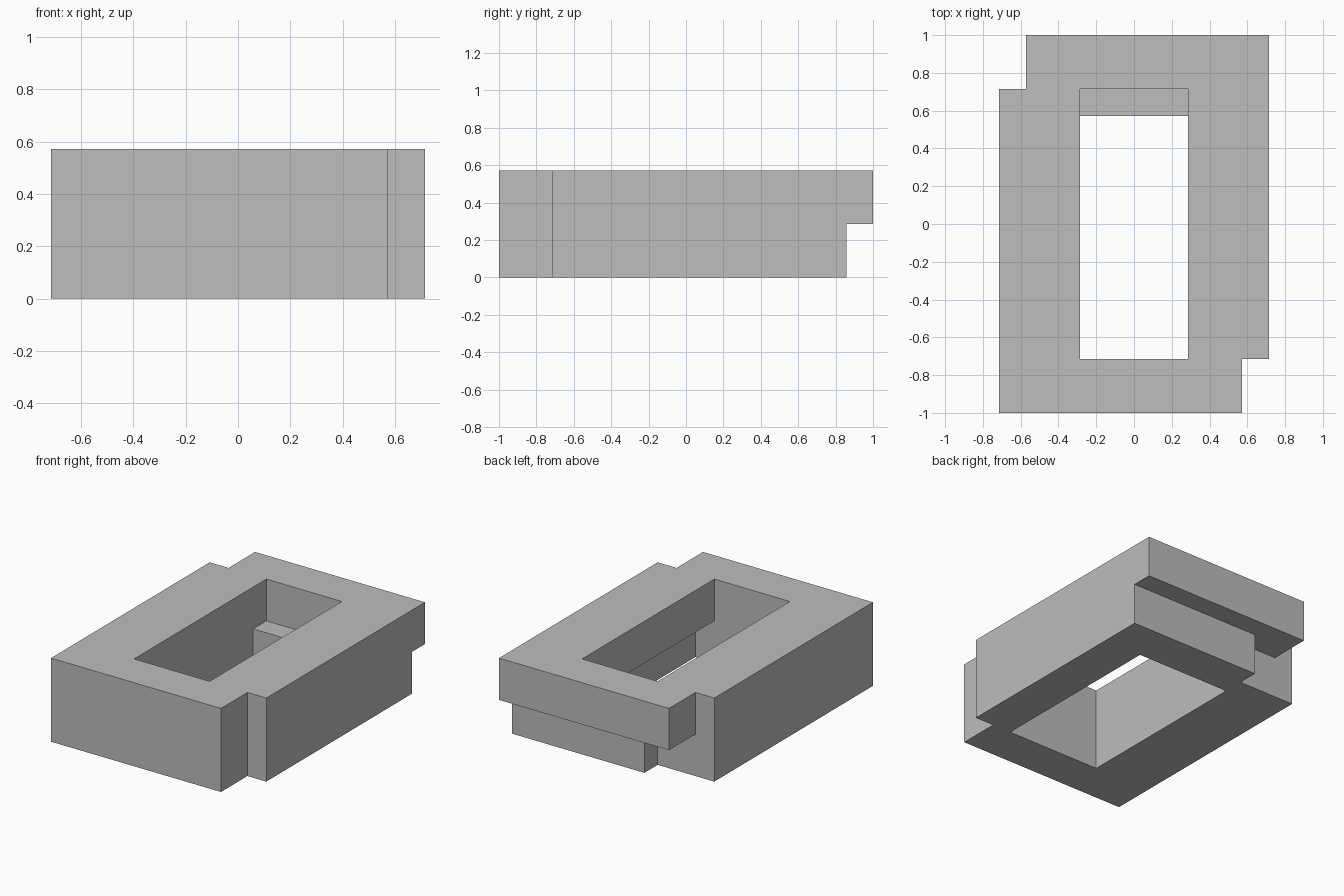
import bpy

cube = bpy.data.objects.get("Cube")
if cube:
    bpy.data.objects.remove(cube, do_unlink=True)

U = 1 / 7  # the model sits on a regular grid of this step

grey = bpy.data.materials.new("plain grey")
grey.use_nodes = True
colour = (0.51, 0.51, 0.51, 1)
grey.diffuse_color = colour
grey.node_tree.nodes["Principled BSDF"].inputs["Base Color"].default_value = colour


def box(name, x, y, z):
    """Box from (low, high) ranges in grid steps."""
    xs, ys, zs = ([v * U for v in r] for r in (x, y, z))
    verts = [(a, b, c) for c in zs for b in ys for a in xs]
    faces = [(0, 2, 3, 1), (4, 5, 7, 6), (0, 1, 5, 4),
             (2, 6, 7, 3), (0, 4, 6, 2), (1, 3, 7, 5)]
    mesh = bpy.data.meshes.new(name)
    mesh.from_pydata(verts, [], faces)
    mesh.materials.append(grey)
    obj = bpy.data.objects.new(name, mesh)
    bpy.context.collection.objects.link(obj)
    return obj


# Solid block that everything is carved from
frame = box("hollow_frame", (-5, 5), (-7, 7), (0, 4))

ALL, LOWER, UPPER = (-1, 5), (-1, 2), (2, 5)
cutters = [
    # Outer corner notches
    box("front_corner_notch", (4, 6), (-8, -5), ALL),
    box("back_corner_notch", (-6, -4), (5, 8), ALL),
    # Stepped recess under the back overhang
    box("back_undercut", (-6, 6), (6, 8), LOWER),
    box("back_corner_undercut", (-6, -2), (5, 8), LOWER),
    # Opening, with its upper ledge and lower side recess
    box("through_opening", (-2, 2), (-5, 4), ALL),
    box("opening_ledge", (-2, 2), (3, 5), UPPER),
    box("opening_side_undercut", (0, 3), (-5, 4), LOWER),
]
for cutter in cutters:
    cutter.hide_render = True
    mod = frame.modifiers.new(cutter.name, "BOOLEAN")
    mod.operation = "DIFFERENCE"
    mod.solver = "EXACT"
    mod.object = cutter

# Bake the carving and drop the cutters
bpy.context.view_layer.update()
graph = bpy.context.evaluated_depsgraph_get()
carved = bpy.data.meshes.new_from_object(frame.evaluated_get(graph))
frame.modifiers.clear()
frame.data = carved
for cutter in cutters:
    bpy.data.objects.remove(cutter, do_unlink=True)
